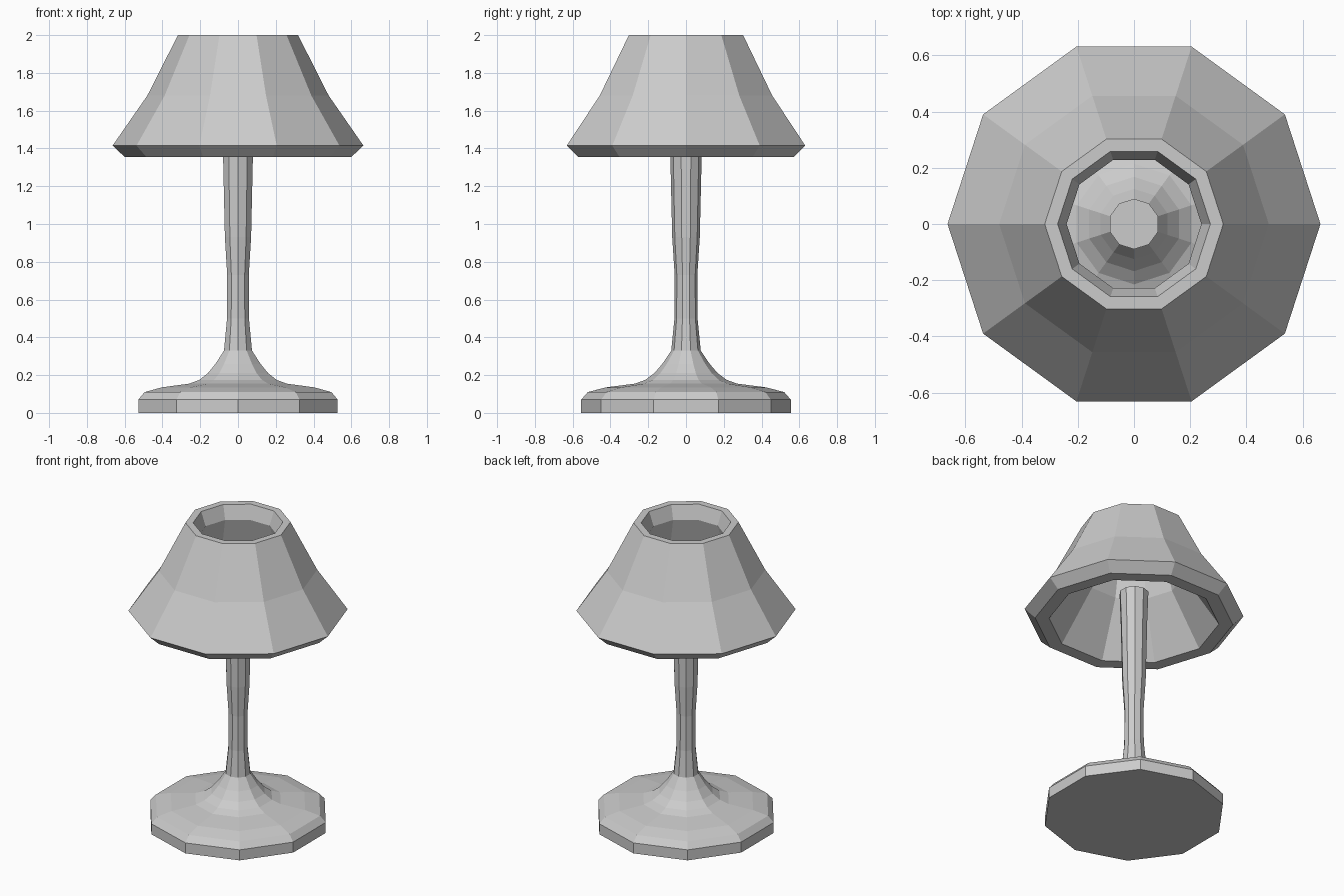
import bpy, bmesh
from math import cos, sin, pi

if "Cube" in bpy.data.objects:
    bpy.data.objects.remove(bpy.data.objects["Cube"])

SIDES = 10


def lathe(name, profile, phase=0.0, closed=False):
    """Revolve (radius, z) points into a flat-faced ten-sided solid."""
    bm = bmesh.new()
    rings = []
    for r, z in profile:
        angles = [phase + 2 * pi * i / SIDES for i in range(SIDES)]
        rings.append([bm.verts.new((r * cos(a), r * sin(a), z)) for a in angles])
    pairs = list(zip(rings, rings[1:]))
    if closed:
        pairs.append((rings[-1], rings[0]))
    else:
        bm.faces.new(rings[0])
        bm.faces.new(rings[-1])
    for a, b in pairs:
        for i in range(SIDES):
            j = (i + 1) % SIDES
            bm.faces.new((a[i], a[j], b[j], b[i]))
    bmesh.ops.recalc_face_normals(bm, faces=bm.faces)
    mesh = bpy.data.meshes.new(name)
    bm.to_mesh(mesh)
    bm.free()
    obj = bpy.data.objects.new(name, mesh)
    bpy.context.collection.objects.link(obj)
    return obj


# Foot flowing into the slender stem, corners on the y axis
lathe("base_and_stem", [
    (0.555, 0.0), (0.555, 0.07), (0.52, 0.11), (0.425, 0.135),
    (0.27, 0.155), (0.215, 0.175), (0.168, 0.21), (0.125, 0.26), (0.078, 0.33),
    (0.061, 0.50), (0.06, 0.73), (0.073, 0.93), (0.083, 1.36), (0.09, 1.55),
], phase=pi / 2)

# Hollow lampshade with a thick wall, corners on the x axis
lathe("shade", [
    (0.318, 2.0), (0.48, 1.68), (0.664, 1.415), (0.60, 1.355),
    (0.515, 1.355), (0.30, 1.68), (0.24, 1.91), (0.272, 2.0),
], closed=True)
